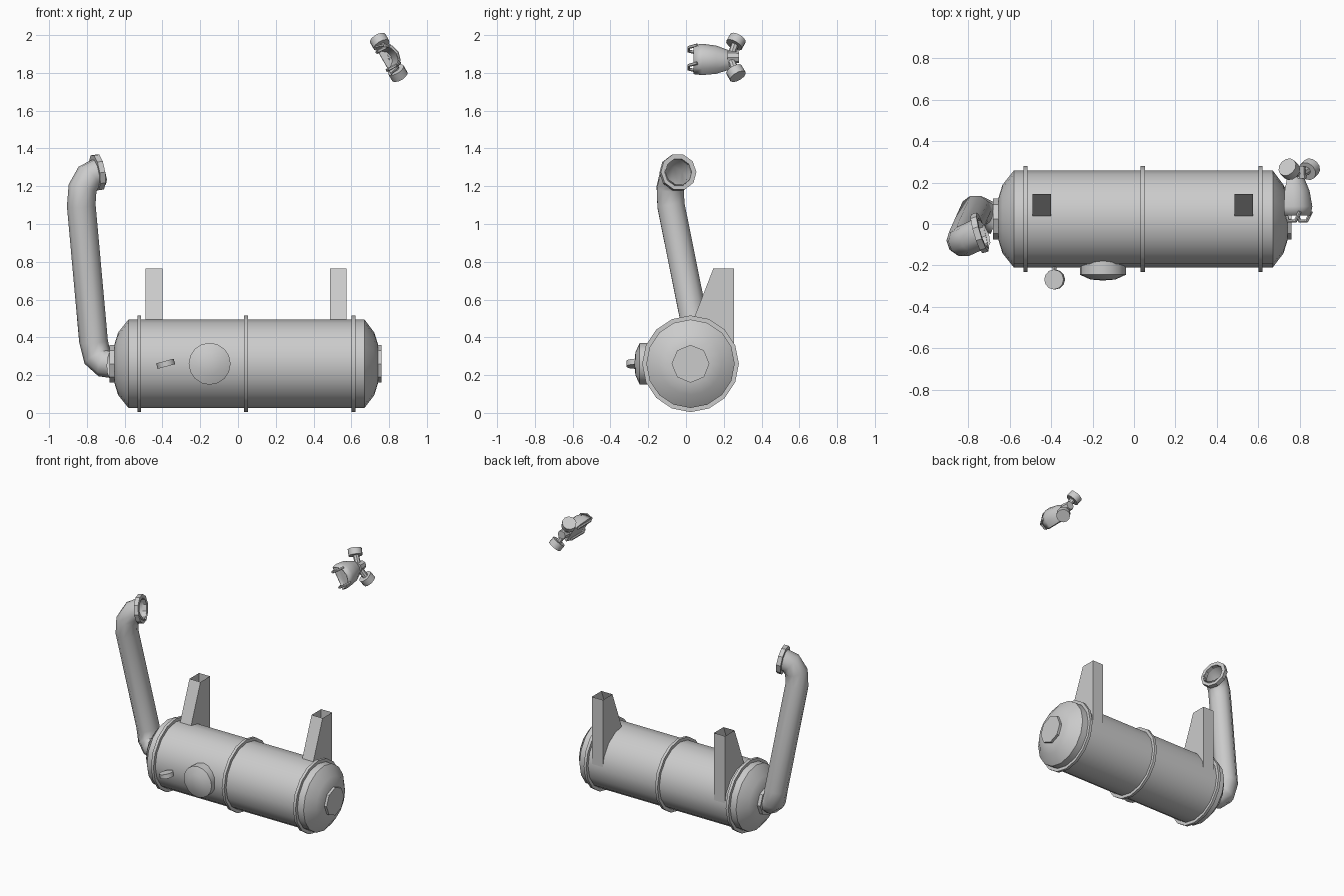
import bpy, bmesh, math
from mathutils import Vector

if "Cube" in bpy.data.objects:
    bpy.data.objects.remove(bpy.data.objects["Cube"])


def finish(name, bm, angle=40):
    bmesh.ops.recalc_face_normals(bm, faces=bm.faces)
    me = bpy.data.meshes.new(name)
    bm.to_mesh(me)
    bm.free()
    ob = bpy.data.objects.new(name, me)
    bpy.context.collection.objects.link(ob)
    bpy.ops.object.select_all(action='DESELECT')
    ob.select_set(True)
    bpy.context.view_layer.objects.active = ob
    if angle:
        bpy.ops.object.shade_smooth_by_angle(angle=math.radians(angle))
    return ob


def bridge(bm, rings, closed=True):
    for a, b in zip(rings, rings[1:]):
        n = len(a)
        for i in range(n if closed else n - 1):
            j = (i + 1) % n
            bm.faces.new((a[i], a[j], b[j], b[i]))


def lathe(name, profile, origin, axis, segs, caps=True, loop=False, angle=40):
    """Revolve (radius, distance) points about an axis."""
    q = Vector(axis).to_track_quat('Z', 'Y')
    bm = bmesh.new()
    rings = []
    for r, t in profile:
        ring = []
        for i in range(segs):
            a = 2 * math.pi * i / segs
            p = q @ Vector((r * math.cos(a), r * math.sin(a), t))
            ring.append(bm.verts.new(p + Vector(origin)))
        rings.append(ring)
    bridge(bm, rings + ([rings[0]] if loop else []))
    if caps and not loop:
        bm.faces.new(rings[0])
        bm.faces.new(rings[-1])
    return finish(name, bm, angle)


def tube(name, pts, radius, segs, caps=True):
    """Sweep a round section along a path."""
    pts = [Vector(p) for p in pts]
    bm = bmesh.new()
    rings = []
    d0 = (pts[1] - pts[0]).normalized()
    side = d0.orthogonal().normalized()
    for i, p in enumerate(pts):
        d = (pts[min(i + 1, len(pts) - 1)] - pts[max(i - 1, 0)]).normalized()
        side = (side - d * side.dot(d)).normalized()
        up = d.cross(side)
        rings.append([bm.verts.new(p + radius * (side * math.cos(a) + up * math.sin(a)))
                      for a in (2 * math.pi * k / segs for k in range(segs))])
    bridge(bm, rings)
    if caps:
        bm.faces.new(rings[0])
        bm.faces.new(rings[-1])
    return finish(name, bm)


CY, CZ = 0.024, 0.26
X = (1, 0, 0)

# Tank with domed ends
lathe("tank", [(0.10, -0.655), (0.165, -0.635), (0.234, -0.58),
               (0.234, 0.67), (0.165, 0.722), (0.10, 0.742)], (0, CY, CZ), X, 16)

# Raised bands
for i, x in enumerate((-0.523, 0.042, 0.611)):
    lathe(f"band_{i}", [(0.225, x - 0.01), (0.256, x - 0.01), (0.256, x + 0.01), (0.225, x + 0.01)],
          (0, CY, CZ), X, 16, loop=True)

# Octagonal end plates
for side, a, b in (("left", -0.68, -0.65), ("right", 0.735, 0.76)):
    lathe(f"end_plate_{side}", [(0.1, a), (0.1, b)], (0, CY, CZ), X, 8)

# Front port with shallow cap
lathe("front_port", [(0.111, 0.0), (0.111, 0.245), (0.06, 0.268), (0.01, 0.272)],
      (-0.15, 0, CZ), (0, -1, 0), 16)

# Drain knob and stem
tilt = math.radians(15)
lathe("drain_knob", [(0.048, -0.015), (0.048, 0.015)], (-0.383, -0.268, CZ),
      (-math.sin(tilt), 0, math.cos(tilt)), 12)
lathe("drain_stem", [(0.01, 0.18), (0.01, 0.24)], (-0.383, 0, CZ), (0, -1, 0), 8)

# Open-topped mounting brackets
outline = [(0.145, 0.765), (0.034, 0.48), (0.254, 0.27), (0.254, 0.765)]
for side, x0 in (("left", -0.489), ("right", 0.486)):
    bm = bmesh.new()
    a = [bm.verts.new((x0, y, z)) for y, z in outline]
    b = [bm.verts.new((x0 + 0.088, y, z)) for y, z in outline]
    bm.faces.new(a)
    bm.faces.new(b)
    for i in (0, 2):  # slanted front and upright back, top and bottom open
        bm.faces.new((a[i], a[i + 1], b[i + 1], b[i]))
    finish(f"bracket_{side}", bm, 0)

# Riser pipe
tube("riser_pipe", [(-0.67, 0.024, 0.26), (-0.705, 0.035, 0.262), (-0.745, 0.055, 0.295),
                    (-0.765, 0.065, 0.38), (-0.83, -0.08, 1.10), (-0.823, -0.083, 1.19),
                    (-0.79, -0.068, 1.25), (-0.735, -0.042, 1.275)], 0.076, 10, caps=False)

# Pipe mouth flange
lathe("pipe_flange", [(0.072, -0.015), (0.098, -0.015), (0.098, 0.015), (0.072, 0.015)],
      (-0.745, -0.043, 1.273), (0.94, 0.28, 0.14), 10, loop=True, angle=30)

# Detached valve unit, in its own tilted frame
U = Vector((0.5, 0, -0.866))
W = Vector((0.866, 0, 0.5))
C = Vector((0.798, 0, 1.882))


def loc(u, y, w):
    return C + U * u + W * w + Vector((0, y, 0))


# Half-barrel shell, open toward the front
bm = bmesh.new()
rings = []
for y, hu, dep in ((0.04, 0.082, 0.085), (0.085, 0.088, 0.095), (0.16, 0.08, 0.08), (0.23, 0.055, 0.05)):
    rings.append([bm.verts.new(loc(hu * math.cos(a), y, -0.035 + dep * math.sin(a)))
                  for a in (math.pi * k / 6 for k in range(7))])
bridge(bm, rings)
bm.faces.new(rings[-1])
shell = finish("valve_shell", bm)
m = shell.modifiers.new("thickness", 'SOLIDIFY')
m.thickness = 0.006

# Strap loops at the shell mouth
for i, u in enumerate((-0.055, 0.055)):
    tube(f"strap_loop_{i}", [loc(u, y, w) for y, w in
         ((0.18, -0.04), (0.04, -0.04), (0.015, -0.03), (0.015, 0.01), (0.06, 0.035))], 0.009, 6)

# Hub, necks and twin round caps
lathe("valve_hub", [(0.035, 0), (0.03, 0.06)], loc(0, 0.22, 0), (0, 1, 0), 8)
for i, s in enumerate((-1, 1)):
    axis = U * (0.9 * s) + Vector((0, 0.45, 0))
    centre = loc(0.097 * s, 0.265, 0)
    tube(f"cap_neck_{i}", [loc(0, 0.235, 0), centre], 0.02, 8)
    lathe(f"round_cap_{i}", [(0.047, -0.024), (0.047, 0.022)], centre, axis, 12)
